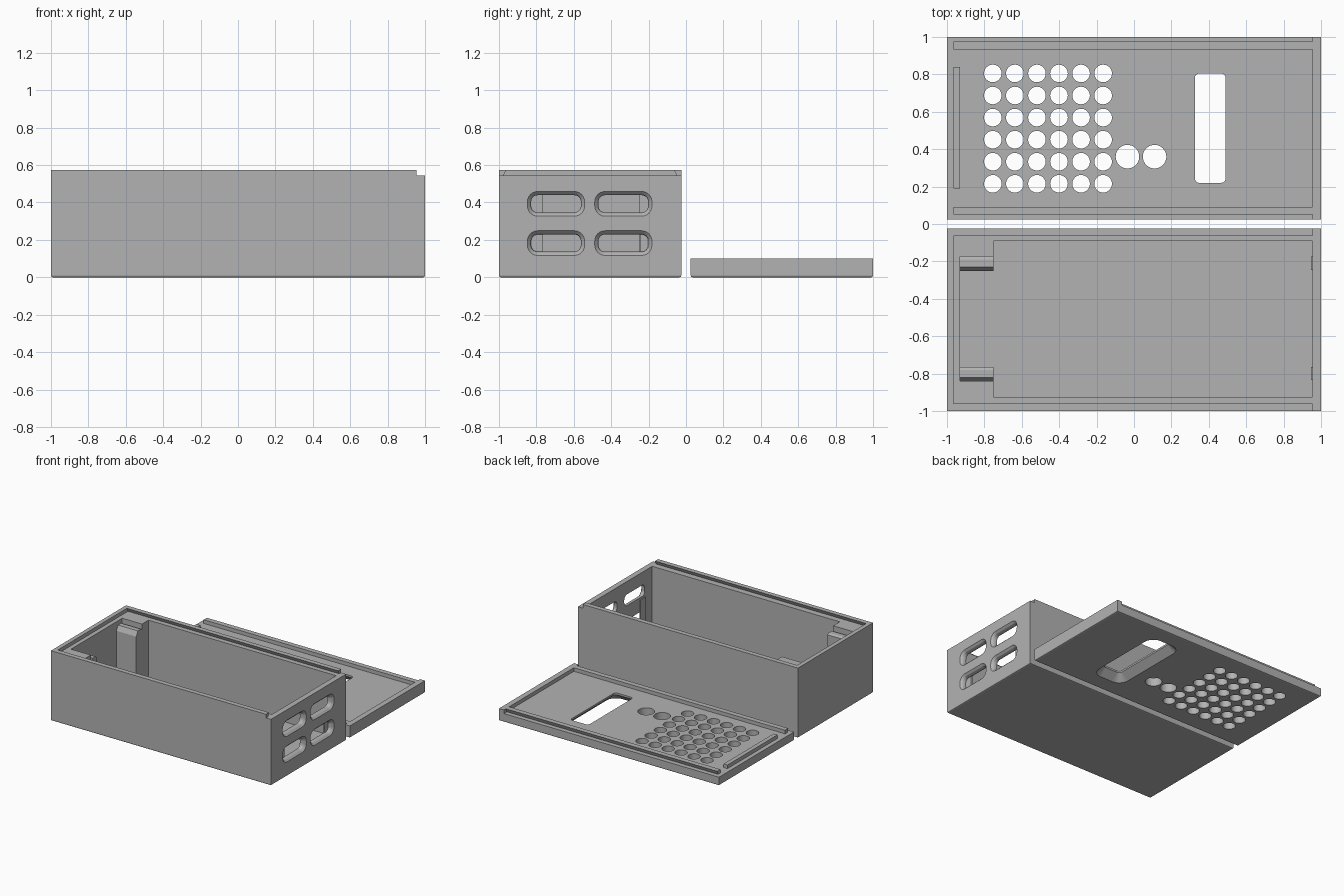
import bpy, bmesh, math
from mathutils import Vector

cube = bpy.data.objects.get("Cube")
if cube:
    bpy.data.objects.remove(cube, do_unlink=True)

grey = bpy.data.materials.new("plain_grey")
grey.use_nodes = True
COLOUR = (0.45, 0.45, 0.45, 1)
grey.diffuse_color = COLOUR
grey.node_tree.nodes["Principled BSDF"].inputs["Base Color"].default_value = COLOUR


def place(axis, a, b, t):
    """Point with t along the axis and (a, b) on the other two axes in order."""
    p = [a, b]
    p.insert("xyz".index(axis), t)
    return Vector(p)


def add_loft(bm, axis, sections):
    """Closed solid through (position, outline) sections along an axis."""
    rings = [[bm.verts.new(place(axis, a, b, t)) for a, b in pts] for t, pts in sections]
    n = len(rings[0])
    for r, s in zip(rings, rings[1:]):
        for i in range(n):
            j = (i + 1) % n
            bm.faces.new((r[i], r[j], s[j], s[i]))
    bm.faces.new(rings[0][::-1])
    bm.faces.new(rings[-1])


def make(name, axis, *solids, chamfer=0):
    """Object made of one or more separate lofted solids."""
    bm = bmesh.new()
    for sections in solids:
        add_loft(bm, axis, sections)
    bmesh.ops.recalc_face_normals(bm, faces=bm.faces)
    if chamfer:
        low = [e for e in bm.edges if all(v.co.z < 1e-5 for v in e.verts)]
        bmesh.ops.bevel(bm, geom=low, offset=chamfer, segments=2, affect='EDGES', profile=0.5)
    me = bpy.data.meshes.new(name)
    bm.to_mesh(me)
    bm.free()
    me.materials.append(grey)
    ob = bpy.data.objects.new(name, me)
    bpy.context.collection.objects.link(ob)
    return ob


def prism(outline, t0, t1):
    return [(t0, outline), (t1, outline)]


def rect(a0, a1, b0, b1):
    return [(a0, b0), (a1, b0), (a1, b1), (a0, b1)]


def circle(a, b, r, n=32):
    return [(a + r * math.cos(2 * math.pi * i / n), b + r * math.sin(2 * math.pi * i / n))
            for i in range(n)]


def round_rect(a0, a1, b0, b1, r, grow=0, n=6):
    """Rounded rectangle, optionally grown outwards with its corners."""
    pts = []
    corners = [(a1 - r, b1 - r), (a0 + r, b1 - r), (a0 + r, b0 + r), (a1 - r, b0 + r)]
    for k, (ca, cb) in enumerate(corners):
        for i in range(n + 1):
            t = math.pi / 2 * (k + i / n)
            pts.append((ca + (r + grow) * math.cos(t), cb + (r + grow) * math.sin(t)))
    return pts


def cut(target, cutter):
    mod = target.modifiers.new("cut", 'BOOLEAN')
    mod.operation, mod.solver, mod.object = 'DIFFERENCE', 'EXACT', cutter
    bpy.context.view_layer.objects.active = target
    bpy.ops.object.modifier_apply(modifier=mod.name)
    bpy.data.objects.remove(cutter, do_unlink=True)


Y0, Y1 = 0.025, 1.0          # near and far side of each half
MID = (Y0 + Y1) / 2
WALL_X = 0.955               # inner face of the slotted end wall
LEDGE, RIM = 0.545, 0.575

# Box shell with lowered end wall
shell = [(-1, 0), (1, 0), (1, LEDGE), (WALL_X, LEDGE), (WALL_X, RIM), (-1, RIM)]
box = make("box_body", "y", prism(shell, -Y1, -Y0), chamfer=0.01)

# Dovetail slide for the lid
slide = [(-Y1 + 0.025, LEDGE), (-Y0 - 0.025, LEDGE),
         (-Y0 - 0.04, RIM + 0.001), (-Y1 + 0.04, RIM + 0.001)]
cut(box, make("slide_cutter", "x", prism(slide, -0.965, 1.1)))

# Cavity with a narrower bay between two corner posts
cavity = [(-0.75, -0.925), (WALL_X, -0.925), (WALL_X, -0.09), (-0.75, -0.09),
          (-0.75, -0.175), (-0.93, -0.175), (-0.93, -0.84), (-0.75, -0.84)]
cut(box, make("cavity_cutter", "z", prism(cavity, 0.04, 0.8)))

# Four flared slots in the end wall
slots = []
for y in (-0.695, -0.335):
    for z in (0.183, 0.393):
        def outline(grow):
            return round_rect(y - 0.133, y + 0.133, z - 0.046, z + 0.046, 0.035, grow)
        slots.append([(0.9, outline(0)), (0.97, outline(0)),
                      (0.985, outline(0.005)), (1.002, outline(0.022))])
cut(box, make("slot_cutter", "x", *slots))

# Vertical guide ribs in the bay and small matching ribs on the end wall
for side, y in (("back", -0.175), ("front", -0.765)):
    rib = [(y, 0.03), (y, 0.5), (y - 0.015, 0.51), (y - 0.055, 0.51),
           (y - 0.075, 0.47), (y - 0.075, 0.03)]
    make(side + "_bay_rib", "x", prism(rib, -0.94, -0.75))
    make(side + "_end_rib", "z", prism(rect(0.947, 0.96, y - 0.07, y), 0.03, 0.33))

# Lid plate with a raised end lip
PLATE, TOP = 0.07, 0.1
profile = [(-1, 0), (1, 0), (1, TOP), (WALL_X, TOP), (WALL_X, PLATE), (-1, PLATE)]
lid = make("lid_plate", "y", prism(profile, Y0, Y1), chamfer=0.01)

# Round vent holes and two button holes
holes = [circle(-0.755 + 0.118 * i, 0.215 + 0.118 * j, 0.047)
         for i in range(6) for j in range(6)]
holes += [circle(x, 0.36, 0.063) for x in (-0.035, 0.11)]
cut(lid, make("hole_cutter", "z", *[prism(h, -0.1, 0.2) for h in holes]))

# Window with a flared outer side
window = (0.325, 0.49, 0.22, 0.805, 0.025)
cut(lid, make("window_cutter", "z", [(-0.002, round_rect(*window, grow=0.06)),
                                     (0.055, round_rect(*window)),
                                     (0.2, round_rect(*window))]))

# Dovetail rails and the end stop on the lid
for side, s in (("back", 1), ("front", -1)):
    half = MID - Y0
    rail = [(MID + s * (half - d), z) for d, z in
            ((0.04, PLATE - 0.005), (0.025, TOP), (0.067, TOP), (0.067, PLATE - 0.005))]
    make(side + "_lid_rail", "x", prism(rail, -0.965, WALL_X))
make("lid_end_stop", "z", prism(rect(-0.965, -0.93, 0.19, 0.84), PLATE - 0.005, TOP))
